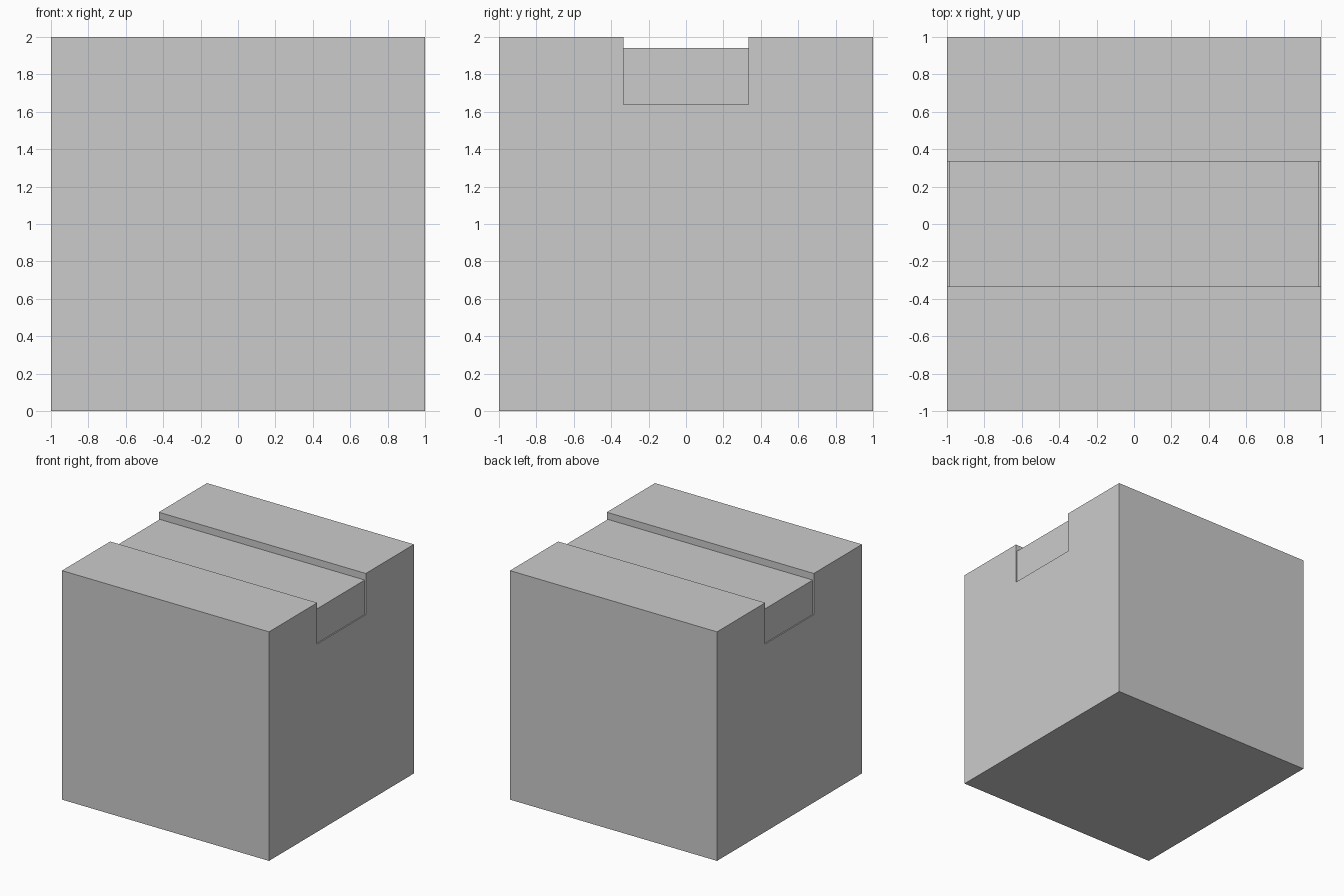
import bpy

if "Cube" in bpy.data.objects:
    bpy.data.objects.remove(bpy.data.objects["Cube"])


def box(name, x, y, z):
    """Axis-aligned box from (min, max) ranges."""
    spans = (x, y, z)
    bpy.ops.mesh.primitive_cube_add(size=1, location=[(a + b) / 2 for a, b in spans])
    ob = bpy.context.object
    ob.name = name
    ob.scale = [b - a for a, b in spans]
    bpy.ops.object.transform_apply(location=True, rotation=False, scale=True)
    return ob


half_band = 0.335   # half width of the recessed band
band_top = 1.94     # height of the sunken top of the band
band_end = 1.64     # lower end of the band on both sides
side_depth = 0.01   # depth of the recess on the sides

# Main block
block = box("block", (-1, 1), (-1, 1), (0, 2))

# Band recess: across the top, then a short way down the left and right faces
band = (-half_band, half_band)
cutters = [box("top_recess_cutter", (-1.2, 1.2), band, (band_top, 2.2))]
for side, x in (("left", (-1.2, -1 + side_depth)), ("right", (1 - side_depth, 1.2))):
    cutters.append(box(side + "_recess_cutter", x, band, (band_end, 2.1)))

for cutter in cutters:
    mod = block.modifiers.new(cutter.name, "BOOLEAN")
    mod.operation = "DIFFERENCE"
    mod.solver = "EXACT"
    mod.object = cutter
    bpy.context.view_layer.objects.active = block
    bpy.ops.object.modifier_apply(modifier=mod.name)
    bpy.data.objects.remove(cutter, do_unlink=True)
